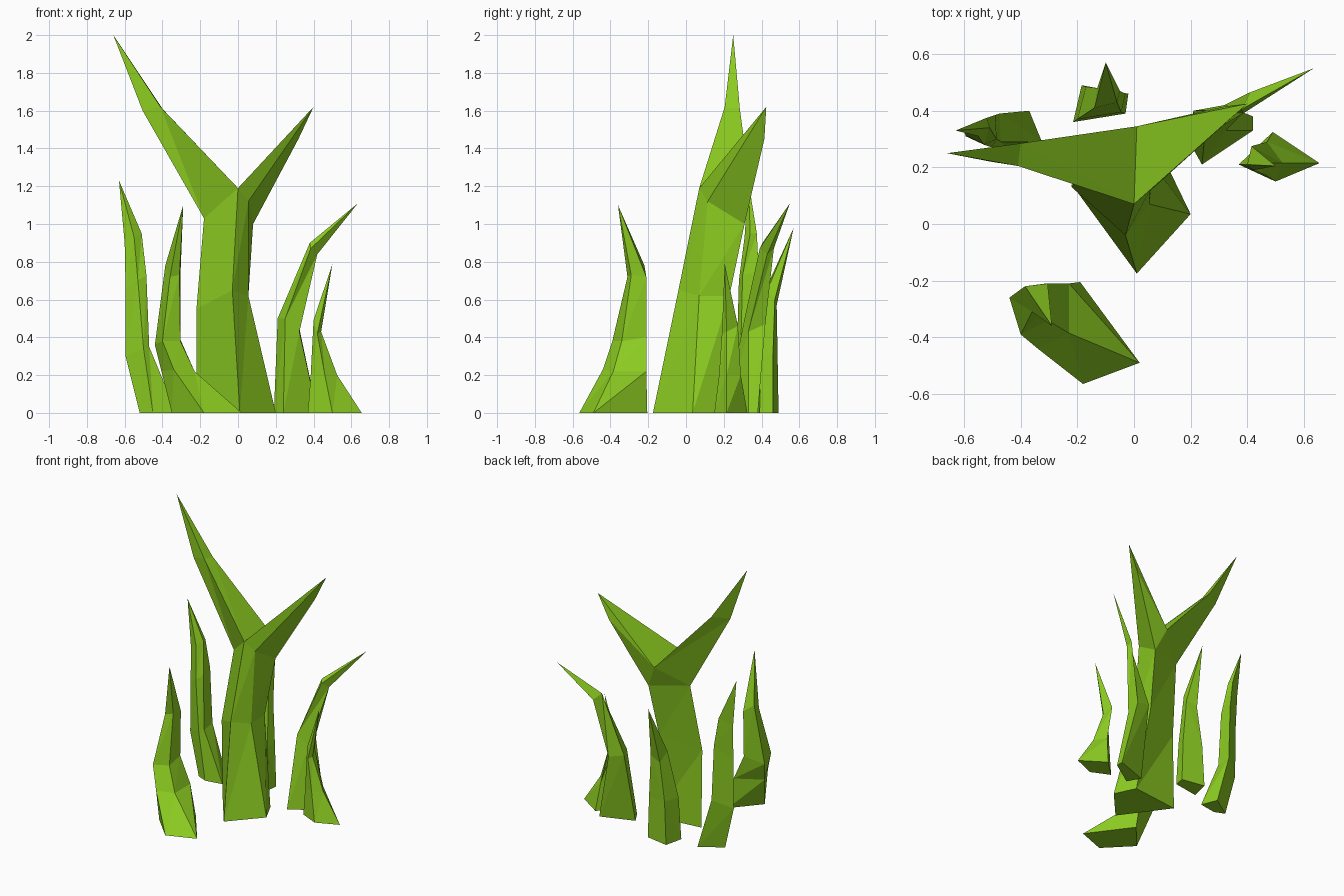
import bpy, bmesh

green = bpy.data.materials.new("leaf_green")
green.diffuse_color = (0.26, 0.6, 0.015, 1)


def finish(name, bm):
    bmesh.ops.recalc_face_normals(bm, faces=bm.faces)
    mesh = bpy.data.meshes.new(name)
    bm.to_mesh(mesh)
    bm.free()
    mesh.materials.append(green)
    obj = bpy.data.objects.new(name, mesh)
    bpy.context.collection.objects.link(obj)


def bridge(bm, a, b):
    # triangulated wall between two rings
    n = len(a)
    for i in range(n):
        j = (i + 1) % n
        bm.faces.new((a[i], a[j], b[j]))
        bm.faces.new((a[i], b[j], b[i]))


def blade(name, rings, tip):
    # four-sided blade lofted through rings to a point
    bm = bmesh.new()
    loops = [[bm.verts.new(p) for p in ring] for ring in rings]
    bm.faces.new(loops[0])
    for a, b in zip(loops, loops[1:]):
        bridge(bm, a, b)
    end = bm.verts.new(tip)
    top = loops[-1]
    for i in range(len(top)):
        bm.faces.new((top[i], top[(i + 1) % len(top)], end))
    finish(name, bm)


# Forked main stalk
bm = bmesh.new()
V = bm.verts.new
base = [V(p) for p in ((.01, -.175, 0), (.2, .035, 0), (.13, .18, 0), (-.22, .14, 0))]
mid = [V(p) for p in ((-.03, -.04, .65), (.055, .07, .62), (.05, .23, .62), (-.22, .13, .55))]
top = [V(p) for p in ((0, .07, 1.19), (.055, .115, 1.12), (.08, .31, 1.0), (-.18, .21, 1.03))]
front, right, back, left = top
crotch = V((.01, .345, 1.16))
bm.faces.new(base)
bridge(bm, base, mid)
bridge(bm, mid, top)
bm.faces.new((left, back, crotch))
# left branch
lower = [front, crotch, left]
upper = [V(p) for p in ((-.41, .205, 1.62), (-.4, .285, 1.61), (-.505, .22, 1.6))]
bridge(bm, lower, upper)
tip = V((-.66, .25, 2.0))
for i in range(3):
    bm.faces.new((upper[i], upper[(i + 1) % 3], tip))
# right branch
tip = V((.4, .425, 1.62))
knee = V((.32, .415, 1.45))
for f in ((front, crotch, tip), (front, right, tip), (right, knee, tip),
          (right, back, knee), (back, crotch, knee), (crotch, tip, knee)):
    bm.faces.new(f)
finish("forked_stalk", bm)

# Surrounding blades
blade("front_left_blade", [
    [(-.18, -.565, 0), (.02, -.49, 0), (-.19, -.205, 0), (-.35, -.39, 0)],
    [(-.34, -.44, .23), (-.23, -.385, .22), (-.23, -.21, .22), (-.405, -.31, .22)],
    [(-.4, -.39, .38), (-.305, -.34, .38), (-.31, -.21, .4), (-.44, -.26, .36)],
    [(-.36, -.31, .72), (-.31, -.29, .73), (-.305, -.21, .72), (-.385, -.22, .78)],
], (-.29, -.36, 1.1))

blade("left_blade", [
    [(-.52, .3, 0), (-.45, .27, 0), (-.325, .29, 0), (-.37, .4, 0)],
    [(-.595, .31, .3), (-.5, .27, .34), (-.47, .29, .35), (-.475, .39, .36)],
    [(-.595, .315, .65), (-.53, .28, .7), (-.485, .3, .73), (-.49, .385, .75)],
    [(-.6, .325, .9), (-.55, .31, .93), (-.51, .34, .95), (-.52, .375, .95)],
], (-.63, .33, 1.23))

blade("back_blade", [
    [(-.215, .36, 0), (-.185, .49, 0), (-.02, .46, 0), (-.03, .39, 0)],
    [(-.2, .37, .3), (-.17, .485, .3), (-.03, .46, .3), (-.045, .395, .3)],
    [(-.14, .41, .63), (-.13, .48, .57), (-.05, .47, .6), (-.06, .43, .65)],
], (-.1, .57, .98))

blade("right_back_blade", [
    [(.24, .21, 0), (.42, .33, 0), (.42, .38, 0), (.19, .3, 0)],
    [(.25, .31, .5), (.325, .33, .43), (.32, .42, .47), (.21, .4, .5)],
    [(.385, .39, .87), (.42, .43, .84), (.41, .465, .87), (.38, .405, .9)],
], (.635, .55, 1.11))

blade("right_blade", [
    [(.37, .21, 0), (.5, .15, 0), (.655, .215, 0), (.49, .325, 0)],
    [(.385, .21, .2), (.46, .175, .2), (.525, .215, .2), (.47, .29, .2)],
    [(.4, .21, .49), (.42, .19, .42), (.44, .215, .43), (.415, .275, .46)],
], (.5, .205, .79))
